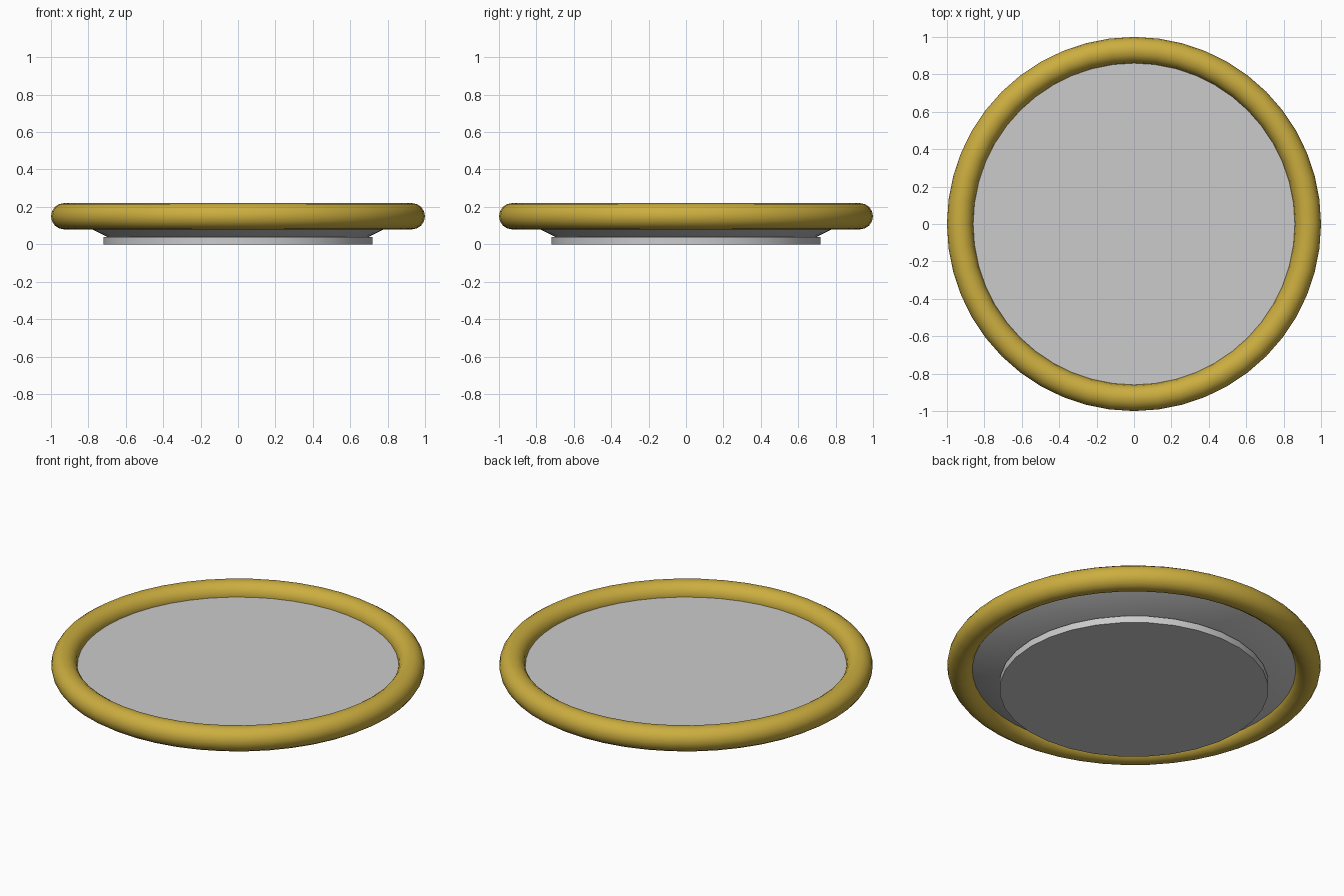
import bpy, math

if "Cube" in bpy.data.objects:
    bpy.data.objects.remove(bpy.data.objects["Cube"])


def finish(name, color=None):
    ob = bpy.context.object
    ob.name = name
    bpy.ops.object.shade_smooth_by_angle(angle=math.radians(35))
    if color:
        mat = bpy.data.materials.new(name + "_color")
        mat.diffuse_color = color
        mat.use_nodes = True
        mat.node_tree.nodes["Principled BSDF"].inputs["Base Color"].default_value = mat.diffuse_color
        ob.data.materials.append(mat)
    return ob


# foot disc under the plate
bpy.ops.mesh.primitive_cylinder_add(vertices=32, radius=0.72, depth=0.04,
                                    location=(0, 0, 0.02))
finish("foot")

# flared plate body with a flat top, its edge buried in the rim
z0, z1 = 0.04, 0.15
bpy.ops.mesh.primitive_cone_add(vertices=48, radius1=0.70, radius2=0.92,
                                depth=z1 - z0, location=(0, 0, (z0 + z1) / 2))
finish("plate_body")

# rounded golden rim
bpy.ops.mesh.primitive_torus_add(major_segments=48, minor_segments=16,
                                 major_radius=0.93, minor_radius=0.07,
                                 location=(0, 0, 0.15))
finish("rim", (0.60, 0.42, 0.05, 1))
